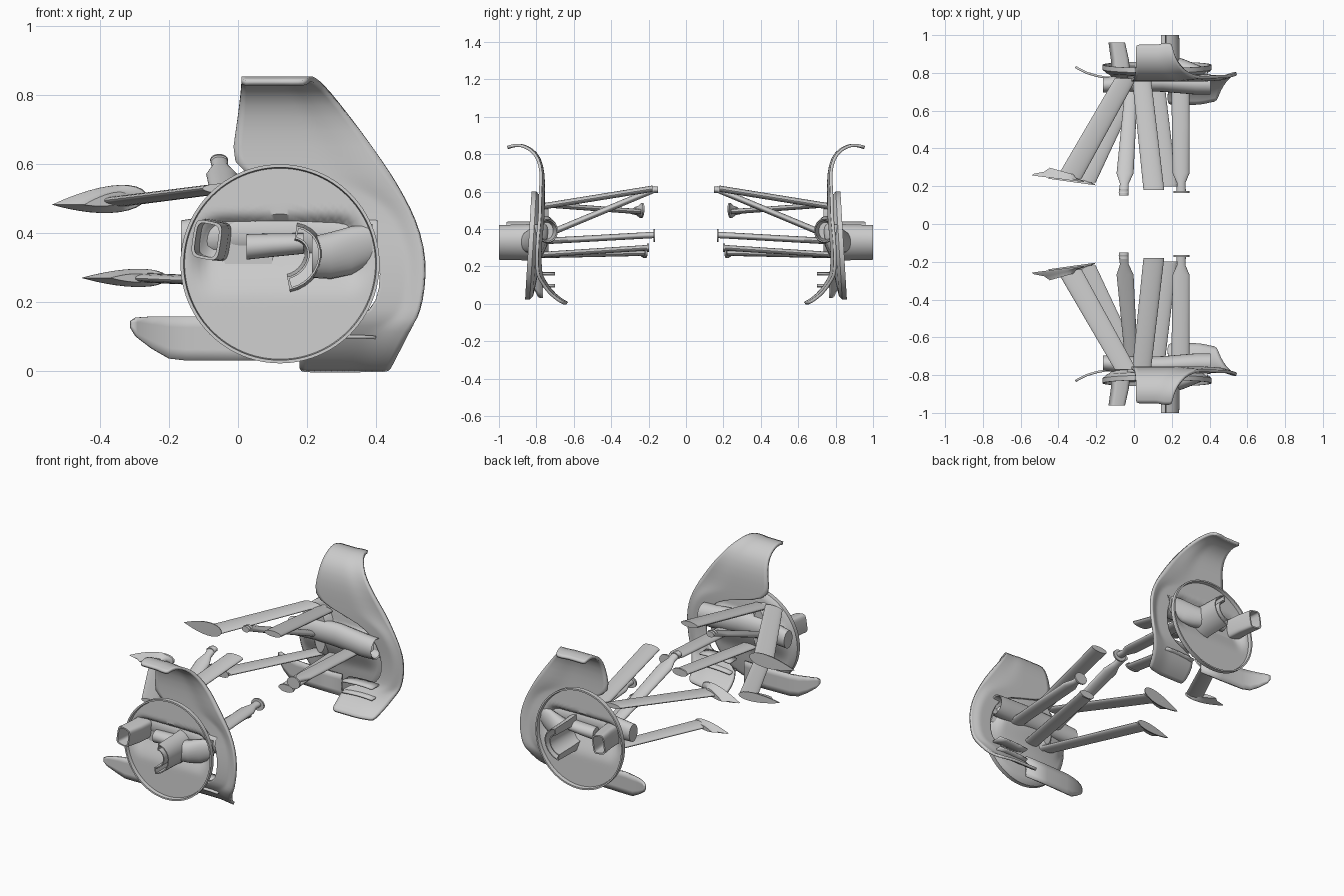
import bpy, bmesh, math
from mathutils import Vector

if "Cube" in bpy.data.objects:
    bpy.data.objects.remove(bpy.data.objects["Cube"])

CX, CZ, R = 0.122, 0.311, 0.289      # wheel hub centre and drum radius


def step(t):
    t = max(0.0, min(1.0, t))
    return t * t * (3 - 2 * t)


def loft(name, rings, closed=True, cap=True, thick=0.0, subdiv=0, angle=40):
    """Skin a list of point rows, then mirror the part to the other wheel."""
    bm = bmesh.new()
    rows = [[bm.verts.new(p) for p in ring] for ring in rings]
    n = len(rows[0])
    for a, b in zip(rows, rows[1:]):
        for i in range(n if closed else n - 1):
            j = (i + 1) % n
            bm.faces.new((a[i], a[j], b[j], b[i]))
    if closed and cap:
        bm.faces.new(rows[0])
        bm.faces.new(rows[-1])
    bmesh.ops.remove_doubles(bm, verts=bm.verts, dist=1e-5)
    bmesh.ops.recalc_face_normals(bm, faces=bm.faces)
    me = bpy.data.meshes.new(name)
    bm.to_mesh(me)
    bm.free()
    ob = bpy.data.objects.new(name, me)
    bpy.context.collection.objects.link(ob)
    bpy.ops.object.select_all(action='DESELECT')
    ob.select_set(True)
    bpy.context.view_layer.objects.active = ob
    bpy.ops.object.shade_smooth_by_angle(angle=math.radians(angle))
    if subdiv:
        s = ob.modifiers.new("Smooth", 'SUBSURF')
        s.levels = s.render_levels = subdiv
    if thick:
        s = ob.modifiers.new("Thickness", 'SOLIDIFY')
        s.thickness, s.offset = thick, 0
    m = ob.modifiers.new("Mirror", 'MIRROR')
    m.use_axis = (False, True, False)
    m.use_mirror_merge = False
    return ob


def oval_y(x, y, z, rx, rz, n=24):
    """Oval section lying in the x-z plane."""
    return [(x + rx * math.cos(2 * math.pi * i / n), y,
             z + rz * math.sin(2 * math.pi * i / n)) for i in range(n)]


def oval_x(x, y, z, ry, rz, n=24):
    """Oval section lying in the y-z plane."""
    return [(x, y + ry * math.cos(2 * math.pi * i / n),
             z + rz * math.sin(2 * math.pi * i / n)) for i in range(n)]


def arm(name, inner, outer, chord, thick, outer_chord=None, neck=False):
    """Flat oval suspension link, optionally with a narrow inner end."""
    a, b = Vector(inner), Vector(outer)
    oc = outer_chord or chord
    stops = [(0, 1), (1, 1)]
    if neck:
        stops = [(0, .55), (.08, .5), (.17, 1), (.6, 1), (1, 1)]
    rings = []
    for t, k in stops:
        p = a.lerp(b, t)
        rings.append(oval_y(*p, (chord + (oc - chord) * t) * k / 2, thick / 2))
    loft(name, rings)


def flange(name, x0, x1, y, z, h, tilt):
    """Teardrop mounting foot, pointed at x0, slanted in y, flaring into an arm."""
    rings = []
    for k, dy in ((1, 0.006), (0.96, -.002), (0.62, -0.014), (0.45, -0.035)):
        pts = []
        for i in range(28):
            a = 2 * math.pi * i / 28
            u = (1 + math.cos(a)) / 2
            xm = x0 + (x1 - x0) * (0.62 + (u - 0.62) * k)
            pts.append((xm, y + dy + .035 * (u - .8),
                        z + tilt * (u - .5) + k * h / 2 * math.sin(a) * (1.15 * u ** .5)))
        rings.append(pts)
    loft(name, rings)


# Brake drum: thin dish with a recess in its outer face and a raised lip
profile = [(R * i / 16, -0.822) for i in range(16)] + [
    (.277, -.822), (.280, -.843), (R, -.843), (R, -.818)] + [
    (R * i / 16, -.775 - .03 * (i / 16) ** 2) for i in range(15, -1, -1)]
rings = []
for r, y in profile:
    ring = []
    for i in range(96):
        a = 2 * math.pi * i / 96
        x, z = CX + r * math.cos(a), CZ + r * math.sin(a)
        d = .045 * step((.46 - z) / .05) * step((z - .2) / .17) * step((.27 - r) / .07)
        ring.append((x, y + d - (CZ - z) * 0.06, z))
    rings.append(ring)
loft("brake_drum", rings, cap=False)

# Outer wake deflector: C-shaped sheet, rows of (z, y, left x, right x)
fin_rows = [(.836, -.955, .01, .20), (.848, -.92, .01, .207), (.848, -.88, .01, .22),
            (.825, -.83, .01, .25), (.78, -.79, .005, .29), (.70, -.77, -.005, .355),
            (.60, -.762, -.025, .425), (.55, -.762, .06, .457), (.50, -.763, .29, .485),
            (.44, -.766, .36, .515), (.36, -.775, .405, .54), (.28, -.78, .415, .545),
            (.20, -.78, .405, .535), (.15, -.775, .36, .52), (.12, -.755, .20, .50),
            (.07, -.725, .18, .475), (.025, -.675, .178, .45), (.003, -.635, .178, .44)]
rows = [[(xl + (xr - xl) * i / 8, y - .018 * step((i / 8 - .6) / .4) * (z < .7) +
          (.008 if i < 6 and z > .6 else 0), z) for i in range(9)]
        for z, y, xl, xr in fin_rows]
loft("wake_deflector", rows, closed=False, thick=0.016, subdiv=1)

# Lower rear winglet: upright plate curling outward, (x, low z, high z, y)
plate = [(-.31, .125, .145, -.832), (-.295, .10, .155, -.822), (-.25, .065, .158, -.80),
         (-.20, .036, .158, -.785), (-.15, .03, .158, -.775), (0, .03, .158, -.77), (.15, .03, .158, -.77)]
loft("rear_winglet", [[(x, y, lo + (hi - lo) * i / 4) for i in range(5)]
                      for x, lo, hi, y in plate], closed=False, thick=0.012)

# Small vanes behind the deflector foot
for i, z in enumerate((.085, .15)):
    loft(f"foot_vane_{i}", [[(x, y, z + .015 * math.sin((x - .15) * 9)) for y in (-.70, -.735, -.77)]
                            for x in (.2, .25, .3, .35, .4)], closed=False, thick=.01)

# Inner cooling scoop: open mouth at the +x end
rings = [oval_x(*s) for s in (
    (.30, -.745, .39, .035, .045), (.40, -.74, .39, .048, .055), (.405, -.74, .39, .055, .062),
    (.33, -.74, .39, .055, .066), (.15, -.75, .40, .05, .07),
    (0, -.75, .40, .048, .065), (-.165, -.735, .385, .04, .052))]
loft("cooling_scoop", rings)

# Upright joining the arms behind the drum
loft("hub_upright", [oval_y(.03, -.79, .39, .08, .15), oval_y(.03, -.755, .39, .06, .14),
                     oval_y(.03, -.735, .39, .04, .12)])


def box_ring(y, dx, w, h):
    """Slanted rounded rectangle for the rear outlet."""
    pts = []
    for i in range(28):
        a = 2 * math.pi * i / 28
        c, s = math.cos(a), math.sin(a)
        px = w * math.copysign(abs(c) ** .45, c)
        pz = h * math.copysign(abs(s) ** .45, s)
        pts.append((-.075 + dx + px + pz * .15, y, .38 + pz - px * .2))
    return pts


# Square rear outlet duct
loft("rear_outlet", [box_ring(-.79, .005, .047, .057), box_ring(-.87, 0, .044, .056),
                     box_ring(-.96, -.016, .04, .055), box_ring(-.96, -.016, .032, .047),
                     box_ring(-.80, 0, .034, .048)], cap=False)


def crescent(y, hw, trim=0):
    """Banana-shaped section for the outlet duct."""
    pts = []
    a0, a1 = math.radians(82 - trim), math.radians(-80 + trim)
    for side in (1, -1):
        for i in range(13):
            t = i / 12 if side > 0 else 1 - i / 12
            a = a0 + (a1 - a0) * t
            r = .075 + side * hw
            pts.append((.145 + r * math.cos(a) + .012 * math.sin(a), y, .328 + r * math.sin(a)))
    return pts


# Crescent outlet duct
loft("crescent_outlet", [crescent(-.79, .028), crescent(-.87, .022), crescent(-1.0, .019),
                         crescent(-1.0, .013, 5), crescent(-.82, .013, 5)], cap=False)

# Fairing sweeping from the drum edge to the crescent outlet
loft("outlet_fairing", [oval_x(*s) for s in (
    (.39, -.80, .37, .022, .055), (.33, -.81, .35, .035, .07), (.27, -.82, .335, .05, .068),
    (.215, -.83, .33, .06, .06))])
loft("outlet_stub", [oval_x(*s) for s in (
    (.19, -.81, .37, .045, .03), (.10, -.815, .365, .042, .034), (.025, -.815, .36, .035, .037))])

# Suspension links
arm("upper_rear_arm", (-.345, -.24, .492), (-.045, -.77, .53), .135, .028, .115)
arm("lower_rear_arm", (-.26, -.22, .270), (.005, -.77, .258), .115, .028, .10)
arm("upper_front_arm", (.105, -.18, .615), (.04, -.77, .52), .11, .034, .10)
arm("lower_front_arm", (.18, -.20, .30), (.11, -.78, .262), .095, .030)
arm("push_rod", (-.055, -.165, .612), (-.01, -.77, .36), .095, .036, .065, neck=True)
arm("track_rod", (.25, -.17, .368), (.245, -.76, .335), .09, .034, .095, neck=True)

# Inner mounting feet
flange("upper_rear_foot", -.54, -.265, -.235, .495, .09, .025)
flange("lower_rear_foot", -.455, -.205, -.218, .27, .06, .0)
loft("track_rod_foot", [oval_y(.252, y, .365, .042, .035) for y in (-.165, -.175)])
loft("lower_front_foot", [oval_y(.18, y, .30, .05, .022) for y in (-.198, -.208)])
loft("push_rod_end", [oval_y(-.055, y, .61, .025, .017) for y in (-.15, -.185)])
